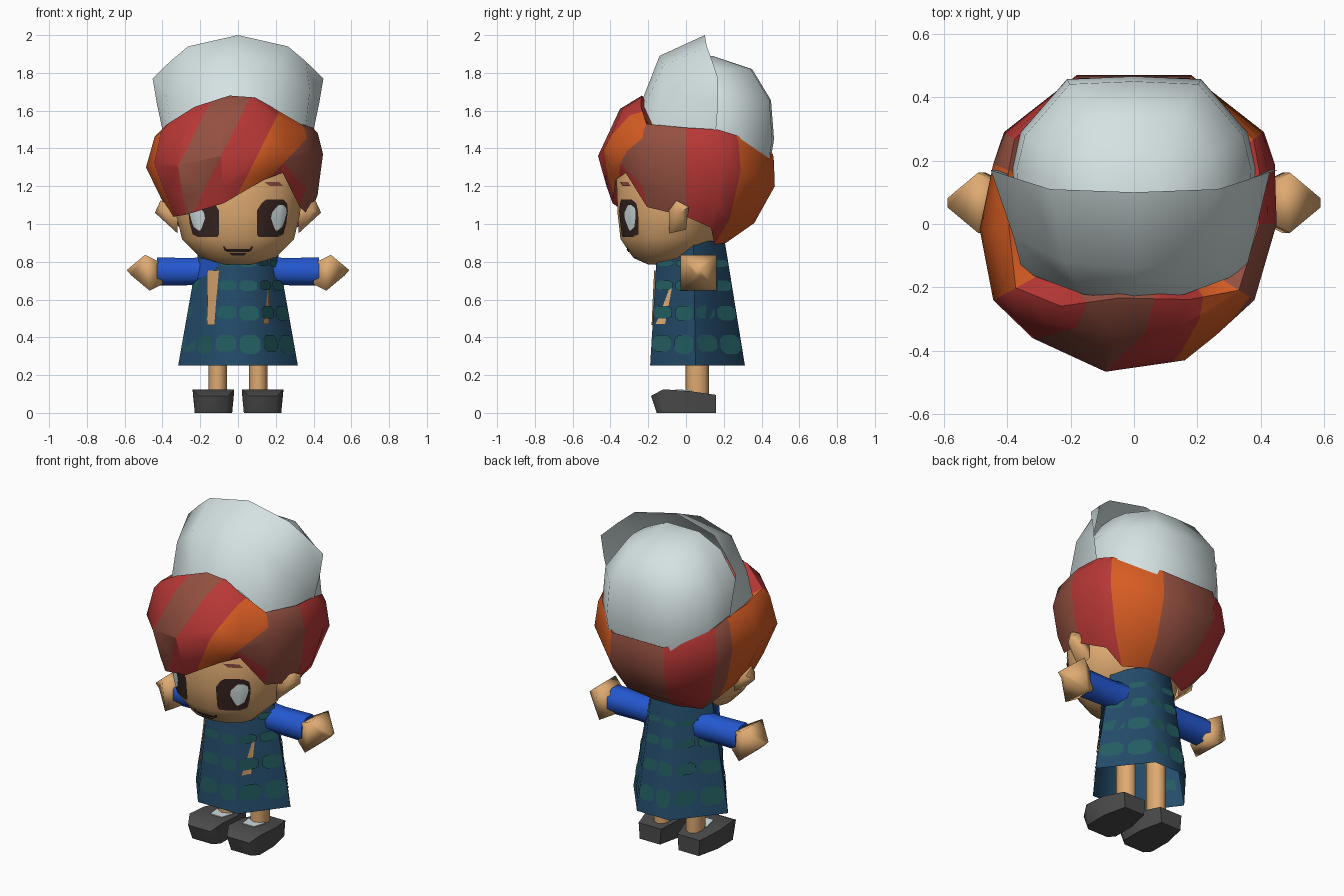
import bpy, bmesh, math
from mathutils import Vector
from mathutils.bvhtree import BVHTree

if "Cube" in bpy.data.objects:
    bpy.data.objects.remove(bpy.data.objects["Cube"])


def material(name, rgb):
    m = bpy.data.materials.new(name)
    m.diffuse_color = [(c / 255 / 12.92 if c < 11 else ((c / 255 + 0.055) / 1.055) ** 2.4) for c in rgb] + [1]
    m.use_nodes = True
    m.node_tree.nodes["Principled BSDF"].inputs["Base Color"].default_value = m.diffuse_color
    return m


WHITE = material("cap_white", (212, 225, 226))
SKIN = material("skin", (222, 170, 113))
RED = material("hair_red", (184, 56, 54))
BROWN = material("hair_brown", (148, 80, 65))
ORANGE = material("hair_orange", (214, 92, 35))
NAVY = material("dress_blue", (36, 75, 106))
TEAL = material("dress_teal", (35, 93, 97))
BLUE = material("sleeve_blue", (36, 88, 208))
GREY = material("shoe_grey", (76, 76, 77))
DARK = material("eye_dark", (54, 36, 32))


def finish(name, bm, *mats, fix=True):
    if fix:
        bmesh.ops.recalc_face_normals(bm, faces=bm.faces[:])
    me = bpy.data.meshes.new(name)
    bm.to_mesh(me)
    for m in mats:
        me.materials.append(m)
    ob = bpy.data.objects.new(name, me)
    bpy.context.collection.objects.link(ob)
    return ob


def grid(rows, closed=True, caps=(False, False)):
    """Skin a list of equal length rows; material index stores the column."""
    bm = bmesh.new()
    vs = [[bm.verts.new(p) for p in r] for r in rows]
    n = len(rows[0])
    for a, b in zip(vs, vs[1:]):
        for i in range(n if closed else n - 1):
            j = (i + 1) % n
            bm.faces.new((a[i], a[j], b[j], b[i])).material_index = i
    for cap, ring in zip(caps, (vs[0], vs[-1])):
        if cap:
            bm.faces.new(ring)
    return bm


def flat_index(bm):
    for f in bm.faces:
        f.material_index = 0
    return bm


def hull(name, pts, mat):
    bm = bmesh.new()
    for p in pts:
        bm.verts.new(p)
    r = bmesh.ops.convex_hull(bm, input=bm.verts[:])
    bmesh.ops.delete(bm, geom=[v for v in r["geom_interior"] if isinstance(v, bmesh.types.BMVert)], context='VERTS')
    return finish(name, bm, mat)


def patch(name, tree, rows, mat, lift=0.005, n=7):
    """Thin plate laid on the front of a surface; rows are (z, x left, x right)."""
    out = []
    for z, a, b in rows:
        r = []
        for i in range(n):
            x = a + (b - a) * i / (n - 1)
            hit = tree.ray_cast(Vector((x, -2, z)), Vector((0, 1, 0)))[0]
            r.append((x, (hit.y if hit else -0.1) - lift, z))
        out.append(r)
    bm = flat_index(grid(out, closed=False))
    bm.normal_update()
    if sum(f.normal.y for f in bm.faces) > 0:
        bmesh.ops.reverse_faces(bm, faces=bm.faces[:])
    return finish(name, bm, mat, fix=False)


# head: stacked ovals (z, half width, front y, back y)
head_rows = []
for z, rx, yf, yb in [(0.785, 0.07, -0.20, -0.08), (0.82, 0.20, -0.28, 0.02), (0.92, 0.30, -0.35, 0.17),
                      (1.05, 0.332, -0.365, 0.20), (1.24, 0.35, -0.372, 0.22), (1.42, 0.30, -0.30, 0.22)]:
    ring = []
    for i in range(20):
        a = math.tau * (i + 0.5) / 20
        ring.append((rx * math.cos(a), (yf + yb) / 2 + (yb - yf) / 2 * math.sin(a), z))
    head_rows.append(ring)
bm = flat_index(grid(head_rows, caps=(True, True)))
head_tree = BVHTree.FromBMesh(bm)
finish("head", bm, SKIN)

# face details
for s, side in ((-1, "left"), (1, "right")):
    def span(rows):
        return [(z, min(s * a, s * b), max(s * a, s * b)) for z, a, b in rows]
    patch(side + "_eye", head_tree, span([(0.93, 0.11, 0.21), (0.945, 0.10, 0.24), (1.0, 0.10, 0.255),
          (1.07, 0.10, 0.264), (1.11, 0.125, 0.26), (1.13, 0.15, 0.24)]), DARK)
    patch(side + "_eye_white", head_tree, span([(0.965, 0.20, 0.21), (0.985, 0.19, 0.235), (1.03, 0.175, 0.25),
          (1.06, 0.18, 0.257), (1.085, 0.20, 0.255), (1.10, 0.215, 0.24)]), WHITE, 0.009)
    hull(side + "_ear", [(s * x, y, z) for x, y, z in
         [(0.32, -0.09, 0.95), (0.32, 0, 0.97), (0.32, -0.09, 1.08), (0.32, 0, 1.05),
          (0.40, -0.09, 1.07), (0.41, -0.05, 1.125), (0.44, -0.03, 1.06), (0.41, 0.015, 1.09)]], SKIN)
    patch(side + "_mouth_corner", head_tree, span([(0.858, 0.055, 0.07), (0.88, 0.07, 0.08)]), DARK)
patch("mouth_upper", head_tree, [(0.853, -0.06, 0.06), (0.868, -0.068, 0.068)], DARK)
patch("mouth_lower", head_tree, [(0.834, -0.035, 0.035), (0.846, -0.045, 0.045)], DARK)
patch("eyebrow", head_tree, [(1.20, 0.17, 0.24), (1.222, 0.14, 0.22)], BROWN)

# hair columns: widest x, y, z | top z, top scale | bottom z, bottom scale
cols = [(-0.09, -0.466, 1.36, 1.68, 0.50, 1.11, 0.835), (0.16, -0.43, 1.40, 1.67, 0.55, 1.235, 0.86),
        (0.26, -0.35, 1.39, 1.62, 0.68, 1.27, 0.91), (0.38, -0.24, 1.38, 1.53, 0.87, 1.09, 0.86),
        (0.45, 0.0, 1.37, 1.51, 0.88, 1.04, 0.85), (0.444, 0.19, 1.33, 1.50, 0.89, 0.98, 0.70),
        (0.41, 0.29, 1.28, 1.47, 0.92, 0.89, 0.52), (0.18, 0.47, 1.20, 1.37, 0.98, 0.90, 0.45),
        (-0.18, 0.47, 1.20, 1.37, 0.98, 0.90, 0.45), (-0.41, 0.29, 1.28, 1.47, 0.92, 0.89, 0.52),
        (-0.444, 0.19, 1.33, 1.50, 0.89, 0.98, 0.70), (-0.487, -0.016, 1.30, 1.51, 0.81, 1.04, 0.72),
        (-0.444, -0.24, 1.32, 1.53, 0.84, 1.04, 0.75), (-0.32, -0.36, 1.31, 1.62, 0.72, 1.05, 0.85)]
rows = [[] for _ in range(6)]
for i, (x, y, zw, zt, st, zb, sb) in enumerate(cols):
    bulge = 0.6 if i in (0, 11, 12, 13) else 0.42
    levels = [(st * 0.6, zt - 0.1), (st, zt), (1 - (1 - st) * 0.5, zw + (zt - zw) * 0.78), (1, zw),
              (1 - (1 - sb) * bulge, zb + (zw - zb) * 0.35), (sb, zb)]
    for r, (k, z) in zip(rows, levels):
        r.append((x * k, y * k, z))
bm = grid(rows)
# slanted streaks are cut into the fringe, plus its right hand border
fringe = (12, 13, 0, 1, 2)
cuts = (-0.29, -0.09, 0.10)
for u, slope, segs in [(u, 0.5, (13, 0, 1, 2, 12)) for u in cuts] + [(0.277, 0.93, (1, 2))]:
    faces = [f for f in bm.faces if f.material_index in segs]
    geom = list({e for f in faces for e in f.edges}) + list({v for f in faces for v in f.verts}) + faces
    bmesh.ops.bisect_plane(bm, geom=geom, plane_co=(u, 0, 1.36), plane_no=(1, 0, -slope))
lock = {3: 1, 4: 0, 5: 0, 6: 2, 7: 1, 8: 0, 9: 1, 10: 2, 11: 2}
for f in bm.faces:
    c = f.calc_center_median()
    i = f.material_index
    if i == 12:
        f.material_index = 0
    elif i in (1, 2) and c.x - 0.93 * (c.z - 1.36) > 0.277:
        f.material_index = 1 if c.z > 1.29 else 0
    elif i in fringe:
        f.material_index = (0, 1, 0, 2)[sum(c.x - 0.5 * (c.z - 1.36) > u for u in cuts)]
    else:
        f.material_index = lock[i]
finish("hair", bm, RED, BROWN, ORANGE)

# cap: upright front panel from mirrored half rows, and a puffed back
panel = [[(0, 0.10, 2.0), (0.265, 0.11, 1.94), (0.36, 0.14, 1.86), (0.452, 0.17, 1.77)],
         [(0, -0.14, 1.89), (0.22, -0.12, 1.84), (0.38, -0.04, 1.70), (0.43, 0.17, 1.64)],
         [(0, -0.238, 1.64), (0.16, -0.222, 1.62), (0.352, -0.15, 1.46), (0.39, 0.155, 1.45)]]
panel = [[(-x, y, z) for x, y, z in r[:0:-1]] + r for r in panel]
bm = flat_index(grid(panel, closed=False))
bm.normal_update()
if sum(f.normal.y for f in bm.faces) > 0:
    bmesh.ops.reverse_faces(bm, faces=bm.faces[:])
finish("cap_front", bm, WHITE, fix=False)
puff = []
for z, w, y in [(1.32, 0.37, 0.445), (1.45, 0.385, 0.466), (1.655, 0.37, 0.45), (1.82, 0.26, 0.35), (1.89, 0.11, 0.14)]:
    half = [(w * 0.98, 0.03), (w, y * 0.38), (w * 0.93, y * 0.62), (w * 0.55, y * 0.98)]
    puff.append([(a, b, z) for a, b in half] + [(0, y, z)] + [(-a, b, z) for a, b in half[::-1]])
finish("cap_back", flat_index(grid(puff, caps=(True, True))), WHITE)

# dress: six sided flare, open at the hem
def mirror_ring(half, z):
    return [(x, y, z) for x, y in half] + [(-x, y, z) for x, y in half[::-1]]


hem = mirror_ring([(0.135, -0.19), (0.317, 0.05), (0.11, 0.312)], 0.25)
neck = mirror_ring([(0.095, -0.15), (0.20, 0.04), (0.09, 0.205)], 0.91)
bm = flat_index(grid([hem, neck], caps=(False, True)))
dress_tree = BVHTree.FromBMesh(bm)
finish("dress", bm, NAVY)

# rounded spots, row by row on each dress panel
bm = bmesh.new()
for i in range(6):
    a, b = Vector(hem[i]), Vector(hem[(i + 1) % 6])
    c, d = Vector(neck[i]), Vector(neck[(i + 1) % 6])
    nrm = (b - a).cross(c - a).normalized()
    if nrm.dot((a + b) / 2 - Vector((0, 0.06, 0.25))) < 0:
        nrm = -nrm
    count = max(1, round((b - a).length / 0.135))
    for v, h in ((0.17, 0.08), (0.42, 0.062), (0.64, 0.045), (0.82, 0.03)):
        for k in range(count):
            vs = []
            for j in range(8):
                t = math.tau * (j + 0.5) / 8
                cx, sz = math.cos(t), math.sin(t)
                u = (k + 0.5 + 0.45 * math.copysign(abs(cx) ** 0.7, cx)) / count
                w = v + h * math.copysign(abs(sz) ** 0.7, sz) * (1.0 if sz > 0 or k % 2 else 0.75)
                vs.append(bm.verts.new(a.lerp(b, u).lerp(c.lerp(d, u), w) + nrm * 0.004))
            f = bm.faces.new(vs)
            f.normal_update()
            if f.normal.dot(nrm) < 0:
                f.normal_flip()
finish("dress_spots", bm, TEAL, fix=False)

# front openings of the dress and the blue collar flap
patch("left_slit", dress_tree, [(0.465, -0.165, -0.125), (0.60, -0.162, -0.115), (0.755, -0.16, -0.10)], SKIN, 0.009)
patch("right_slit", dress_tree, [(0.47, 0.135, 0.165), (0.50, 0.14, 0.165), (0.66, 0.158, 0.165)], SKIN, 0.009)
patch("collar_flap", dress_tree, [(0.71, -0.215, -0.20), (0.77, -0.205, -0.11), (0.84, -0.19, -0.085)], BLUE, 0.0095)

# limbs
hands = []
for s, side in ((-1, "left"), (1, "right")):
    sleeve = []
    for x, r in ((0.13, 0.08), (0.25, 0.072), (0.43, 0.075)):
        sleeve.append([(s * x, 0.067 + r * math.cos(math.tau * i / 8 + 0.39) * 1.08,
                        0.748 + r * math.sin(math.tau * i / 8 + 0.39) * 1.08) for i in range(8)])
    finish(side + "_sleeve", flat_index(grid(sleeve, caps=(True, True))), BLUE)
    hand = []
    for x, r in ((0.41, 0.06), (0.48, 0.095), (0.577, 0.014)):
        hand.append([(s * (x + 0.012 * b), 0.067 + a * r, 0.742 + b * r)
                     for a, b in ((-1, -1), (1, -1), (1, 1), (-1, 1))])
    hands.append(finish(side + "_hand", flat_index(grid(hand, caps=(True, True))), SKIN))
    leg = [[(s * 0.107 + 0.05 * math.cos(math.tau * i / 8), 0.06 + 0.062 * math.sin(math.tau * i / 8), z)
            for i in range(8)] for z in (0.08, 0.5)]
    finish(side + "_leg", flat_index(grid(leg, caps=(True, True))), SKIN)
    shoe = []
    for w, y, z in ((0.075, 0.16, 0.095), (0.11, 0.02, 0.115), (0.11, -0.12, 0.125), (0.075, -0.185, 0.09)):
        shoe += [(s * 0.13 + k * w, y, z) for k in (-1, 1)]
        shoe += [(s * 0.13 + k * w * 0.9, y if y > -0.15 else -0.155, 0) for k in (-1, 1)]
    hull(side + "_shoe", shoe, GREY)
    hull(side + "_sock", [(s * 0.107 + k * w, y, z - d) for k in (-1, 1) for w, y, z in
                          ((0.04, -0.055, 0.125), (0.055, 0.03, 0.12)) for d in (0, 0.009)], WHITE)

# smooth shading with crisp creases; hands are fully rounded
for ob in bpy.data.objects:
    ob.select_set(ob not in hands)
bpy.context.view_layer.objects.active = bpy.data.objects["head"]
bpy.ops.object.shade_smooth_by_angle(angle=math.radians(65))
for ob in hands:
    ob.data.shade_smooth()
